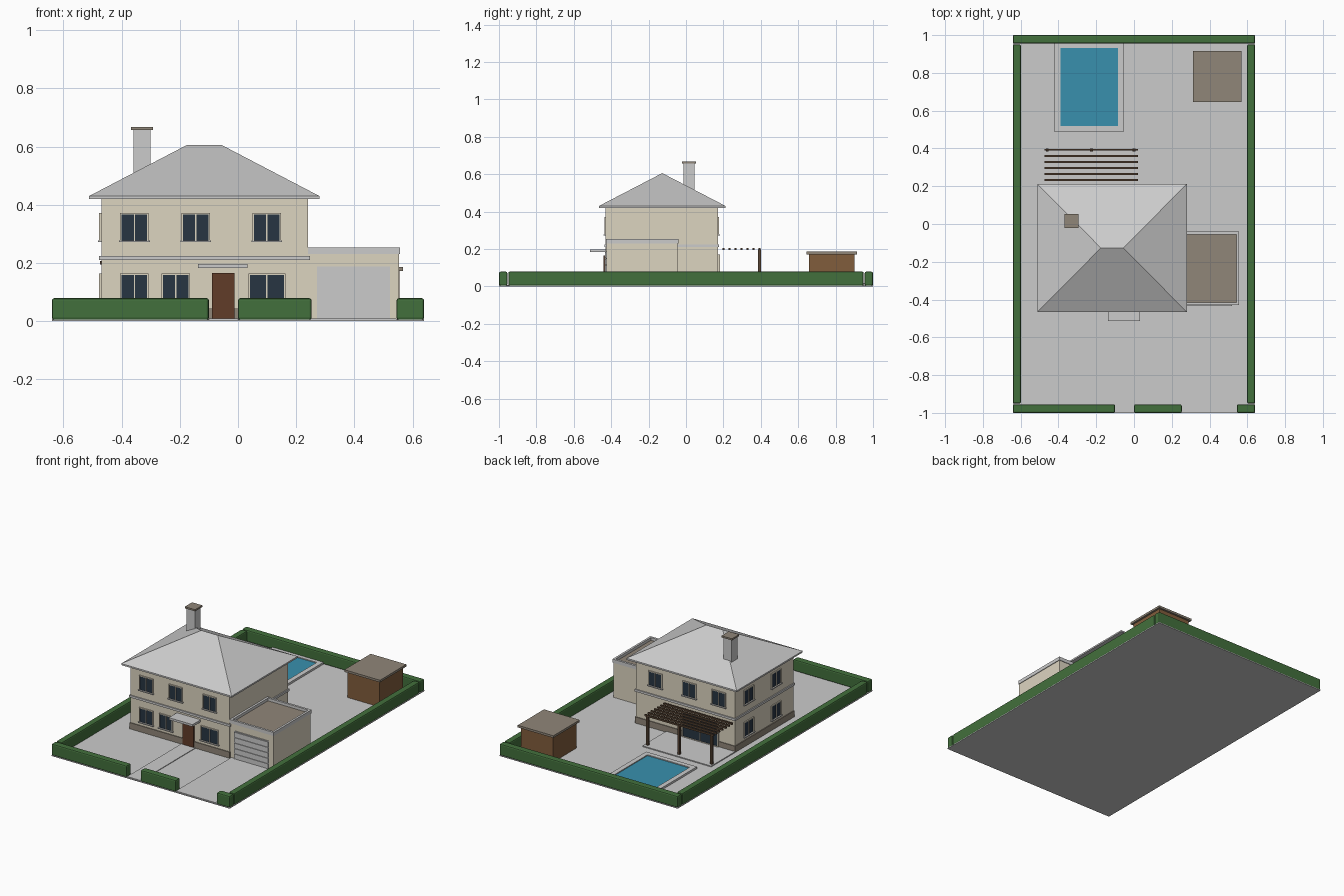
import bpy, bmesh
from math import pi
from mathutils import Matrix, Vector

if "Cube" in bpy.data.objects:
    bpy.data.objects.remove(bpy.data.objects["Cube"])


def material(name, rgb):
    m = bpy.data.materials.new(name)
    m.diffuse_color = (*rgb, 1)
    m.use_nodes = True
    m.node_tree.nodes["Principled BSDF"].inputs["Base Color"].default_value = m.diffuse_color
    return m


WALL = material("render_wall", (0.72, 0.66, 0.53))
HEDGE = material("hedge_green", (0.055, 0.16, 0.045))
WOOD = material("wood", (0.22, 0.11, 0.045))
DARK = material("dark_wood", (0.10, 0.06, 0.035))
DOOR = material("door_brown", (0.12, 0.045, 0.022))
GLASS = material("glass", (0.02, 0.035, 0.055))
WATER = material("water", (0.04, 0.28, 0.42))
FELT = material("felt", (0.28, 0.24, 0.19))


def finish(name, bm, mat=None, matrix=None):
    me = bpy.data.meshes.new(name)
    bm.to_mesh(me)
    bm.free()
    ob = bpy.data.objects.new(name, me)
    bpy.context.collection.objects.link(ob)
    if mat:
        me.materials.append(mat)
    if matrix:
        ob.matrix_world = matrix
    return ob


# each box is (x0, x1, y0, y1, z0, z1)
def boxes(name, items, mat=None, matrix=None):
    bm = bmesh.new()
    for x0, x1, y0, y1, z0, z1 in items:
        size = Matrix.Diagonal((x1 - x0, y1 - y0, z1 - z0, 1))
        mid = Matrix.Translation(((x0 + x1) / 2, (y0 + y1) / 2, (z0 + z1) / 2))
        bmesh.ops.create_cube(bm, size=1, matrix=mid @ size)
    return finish(name, bm, mat, matrix)


def box(name, x0, x1, y0, y1, z0, z1, mat=None):
    return boxes(name, [(x0, x1, y0, y1, z0, z1)], mat)


# rectangular ring with an open middle
def ring(name, x0, x1, y0, y1, z0, z1, t, mat=None):
    return boxes(name, [(x0, x1, y0, y0 + t, z0, z1), (x0, x1, y1 - t, y1, z0, z1),
                        (x0, x0 + t, y0 + t, y1 - t, z0, z1),
                        (x1 - t, x1, y0 + t, y1 - t, z0, z1)], mat)


# window built facing -y, then turned to its wall
def window(name, x, y, z0, z1, w, turn=0, sill=True):
    m = Matrix.Translation((x, y, 0)) @ Matrix.Rotation(turn, 4, 'Z')
    h, f = w / 2, 0.005
    boxes(name + "_glass", [(-h, h, -0.003, 0.004, z0, z1)], GLASS, m)
    bars = [(-h - f, -h, -0.007, 0.004, z0 - f, z1 + f), (h, h + f, -0.007, 0.004, z0 - f, z1 + f),
            (-h, h, -0.007, 0.004, z1, z1 + f), (-h, h, -0.007, 0.004, z0 - f, z0),
            (-0.002, 0.002, -0.007, 0.004, z0, z1)]
    boxes(name + "_frame", bars, WALL, m)
    if sill:
        boxes(name + "_sill", [(-h - 0.009, h + 0.009, -0.012, 0.004, z0 - 0.006, z0)], None, m)


# plot, paths and patio
box("ground", -0.64, 0.64, -1, 1, 0, 0.005)
box("front_path", -0.10, 0.0, -0.995, -0.43, 0.003, 0.009)
box("driveway", 0.25, 0.545, -0.995, -0.425, 0.003, 0.009)
box("patio", -0.475, 0.02, 0.17, 0.42, 0.003, 0.011)

# hedges
for name, x0, x1, y0, y1 in [("left_hedge", -0.64, -0.598, -0.95, 0.95),
                             ("right_hedge", 0.598, 0.64, -0.95, 0.95),
                             ("back_hedge", -0.64, 0.64, 0.955, 1.0),
                             ("front_hedge_left", -0.64, -0.10, -1.0, -0.955),
                             ("front_hedge_middle", 0.0, 0.253, -1.0, -0.955),
                             ("front_hedge_right", 0.545, 0.64, -1.0, -0.955)]:
    ob = box(name, x0, x1, y0, y1, 0.004, 0.079, HEDGE)
    bev = ob.modifiers.new("bevel", 'BEVEL')
    bev.width, bev.segments = 0.008, 2

# house body
box("house_walls", -0.47, 0.24, -0.43, 0.17, 0.004, 0.425, WALL)
box("plinth", -0.475, 0.245, -0.435, 0.175, 0.004, 0.045, FELT)
box("string_course", -0.477, 0.247, -0.437, 0.177, 0.21, 0.224)

# hipped roof
bm = bmesh.new()
X0, X1, Y0, Y1, YC = -0.512, 0.28, -0.466, 0.212, -0.127
corners = [(X0, Y0), (X1, Y0), (X1, Y1), (X0, Y1)]
low = [bm.verts.new((x, y, 0.42)) for x, y in corners]
eave = [bm.verts.new((x, y, 0.43)) for x, y in corners]
a, b = bm.verts.new((-0.175, YC, 0.606)), bm.verts.new((-0.057, YC, 0.606))
bm.faces.new(low[::-1])
for i in range(4):
    j = (i + 1) % 4
    bm.faces.new((low[i], low[j], eave[j], eave[i]))
bm.faces.new((eave[0], eave[1], b, a))
bm.faces.new((eave[1], eave[2], b))
bm.faces.new((eave[2], eave[3], a, b))
bm.faces.new((eave[3], eave[0], a))
finish("roof", bm)

# chimney
box("chimney", -0.359, -0.301, -0.013, 0.045, 0.45, 0.658)
box("chimney_cap", -0.367, -0.293, -0.021, 0.053, 0.657, 0.668, FELT)

# windows
for i, x in enumerate((-0.356, -0.145, 0.099)):
    window(f"front_upper_window_{i}", x, -0.43, 0.278, 0.366, 0.088)
    window(f"back_upper_window_{i}", x, 0.17, 0.278, 0.366, 0.088, pi)
for i, (x, w) in enumerate(((-0.356, 0.088), (-0.214, 0.088), (0.099, 0.117))):
    window(f"front_lower_window_{i}", x, -0.43, 0.07, 0.158, w)
for i, y in enumerate((0.03, -0.25)):
    window(f"left_upper_window_{i}", -0.47, y, 0.278, 0.366, 0.088, -pi / 2)
    window(f"left_lower_window_{i}", -0.47, y, 0.07, 0.158, 0.088, -pi / 2)
window("patio_door", -0.227, 0.176, 0.015, 0.165, 0.25, pi, sill=False)

# front door and canopy
box("front_door", -0.09, -0.012, -0.441, -0.425, 0.004, 0.165, DOOR)
box("door_canopy", -0.138, 0.033, -0.513, -0.43, 0.183, 0.197)

# garage with parapet roof
box("garage_walls", 0.24, 0.553, -0.425, -0.045, 0.004, 0.232, WALL)
box("garage_roof", 0.245, 0.548, -0.42, -0.05, 0.23, 0.236, FELT)
ring("garage_parapet", 0.24, 0.557, -0.429, -0.041, 0.231, 0.254, 0.014)
box("garage_door", 0.272, 0.522, -0.429, -0.42, 0.006, 0.188)
boxes("garage_door_panels", [(0.275, 0.519, -0.433, -0.425, 0.010 + 0.0355 * i, 0.041 + 0.0355 * i)
                             for i in range(5)])

# pergola
boxes("pergola_slats", [(-0.475, 0.02, y - 0.005, y + 0.005, 0.195, 0.206)
                        for y in (0.2 + 0.0322 * i for i in range(7))], DARK)
boxes("pergola_posts", [(x - 0.007, x + 0.007, 0.384, 0.4, 0.008, 0.198)
                        for x in (-0.46, -0.225, 0.0)], DARK)

# pool
ring("pool_coping", -0.42, -0.055, 0.487, 0.962, 0.003, 0.018, 0.031)
box("pool_water", -0.39, -0.085, 0.517, 0.934, 0.003, 0.012, WATER)

# garden shed
box("shed_walls", 0.325, 0.555, 0.657, 0.902, 0.004, 0.173, WOOD)
box("shed_roof", 0.312, 0.568, 0.645, 0.915, 0.172, 0.186, FELT)
